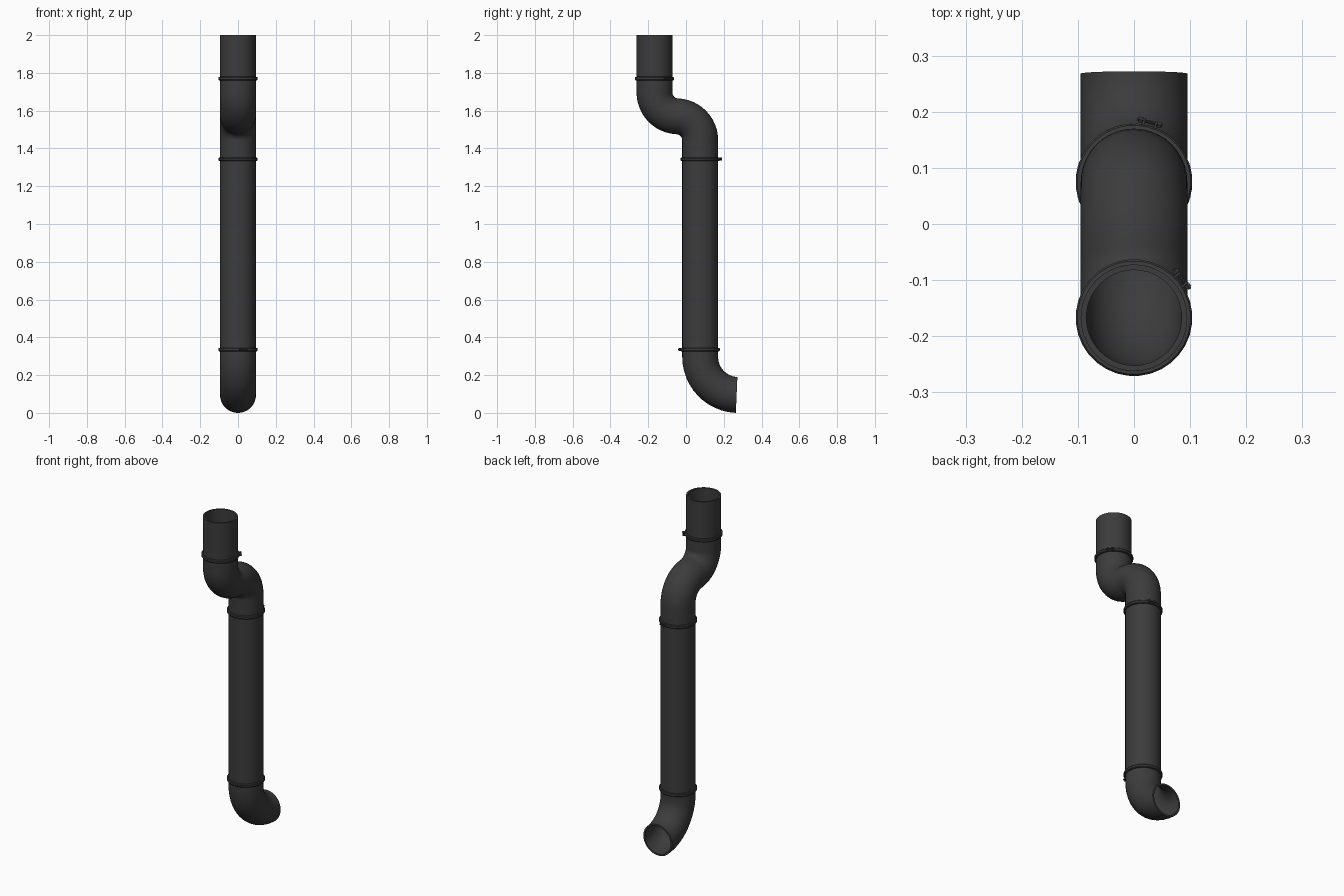
import bpy, bmesh
from math import sin, cos, pi, radians
from mathutils import Vector, Matrix

if "Cube" in bpy.data.objects:
    bpy.data.objects.remove(bpy.data.objects["Cube"])

R_OUT, R_IN, SIDES = 0.095, 0.085, 40
Y_TOP, Y_MAIN = -0.167, 0.075
BEND = radians(87.5)

mat = bpy.data.materials.new("dark_metal")
mat.diffuse_color = (0.045, 0.045, 0.045, 1)
mat.use_nodes = True
mat.node_tree.nodes["Principled BSDF"].inputs["Base Color"].default_value = mat.diffuse_color


def finish(bm, name, angle=35):
    bmesh.ops.recalc_face_normals(bm, faces=bm.faces)
    me = bpy.data.meshes.new(name)
    bm.to_mesh(me)
    bm.free()
    ob = bpy.data.objects.new(name, me)
    bpy.context.collection.objects.link(ob)
    me.materials.append(mat)
    bpy.ops.object.select_all(action='DESELECT')
    ob.select_set(True)
    bpy.context.view_layer.objects.active = ob
    bpy.ops.object.shade_smooth_by_angle(angle=radians(angle))
    return ob


def skin(bm, rings, closed=False):
    pairs = list(zip(rings, rings[1:]))
    if closed:
        pairs.append((rings[-1], rings[0]))
    for a, b in pairs:
        n = len(a)
        for i in range(n):
            j = (i + 1) % n
            bm.faces.new((a[i], a[j], b[j], b[i]))


# hollow pipe swept along stations (y, z, tilt); tilt 0 points straight down
def pipe(name, stations):
    bm = bmesh.new()

    def ring(s, r):
        y, z, t = s
        out = []
        for i in range(SIDES):
            a = 2 * pi * i / SIDES
            v = r * sin(a)
            out.append(bm.verts.new((r * cos(a), y + v * cos(t), z + v * sin(t))))
        return out
    rings = [ring(s, R_OUT) for s in stations]
    rings += [ring(s, R_IN) for s in reversed(stations)]
    skin(bm, rings, closed=True)
    return finish(bm, name)


# bend starting vertical at (y, z) and turning towards +y
def bend(y, z, r, steps=12):
    return [(y + r * (1 - cos(BEND * k / steps)), z - r * sin(BEND * k / steps),
             BEND * k / steps) for k in range(steps + 1)]


# pipe run: top pipe, offset S-bend, main pipe, outlet elbow
r_s = (Y_MAIN - Y_TOP) / 2 / (1 - cos(BEND))
mid = 1.57
first = bend(Y_TOP, mid + r_s * sin(BEND), r_s)
second = [(Y_TOP + Y_MAIN - y, 2 * mid - z, t) for y, z, t in reversed(first)][1:]
r_o = 0.193 / (1 - cos(BEND))
outlet = bend(Y_MAIN, R_OUT * sin(BEND) + r_o * sin(BEND), r_o)

CLAMPS = [("upper", Y_TOP, 1.77, 39), ("middle", Y_MAIN, 1.343, 75),
          ("lower", Y_MAIN, 0.335, -75)]
z1, z2, z3 = (c[2] for c in CLAMPS)
pipe("top_pipe", [(Y_TOP, 2.0, 0), (Y_TOP, z1, 0)])
pipe("offset_bend", [(Y_TOP, z1, 0)] + first + second + [(Y_MAIN, z2, 0)])
pipe("main_pipe", [(Y_MAIN, z2, 0), (Y_MAIN, z3, 0)])
pipe("outlet_elbow", [(Y_MAIN, z3, 0)] + outlet)

# clamp band with rounded section, two lugs and a tangential bolt
BAND = [(0.093, -0.010), (0.101, -0.009), (0.104, -0.005),
        (0.104, 0.005), (0.101, 0.009), (0.093, 0.010)]


def clamp(name, y, z, angle):
    bm = bmesh.new()
    n = 32
    skin(bm, [[bm.verts.new((r * cos(2 * pi * i / n), r * sin(2 * pi * i / n), h))
               for i in range(n)] for r, h in BAND], closed=True)
    for s in (-1, 1):
        bmesh.ops.create_cube(bm, size=1, matrix=Matrix.Translation((0.107, s * 0.011, 0))
                              @ Matrix.Diagonal((0.016, 0.004, 0.016, 1)))
    turn = Matrix.Rotation(pi / 2, 4, 'X')
    # shank, head and nut
    for off, rad, depth, seg in ((0, 0.003, 0.046, 10), (-0.017, 0.006, 0.007, 6),
                                 (0.017, 0.006, 0.007, 6)):
        bmesh.ops.create_cone(bm, cap_ends=True, segments=seg, radius1=rad, radius2=rad,
                              depth=depth, matrix=Matrix.Translation((0.110, off, 0)) @ turn)
    bm.transform(Matrix.Translation((0, y, z)) @ Matrix.Rotation(radians(angle), 4, 'Z'))
    finish(bm, name)


for label, y, z, angle in CLAMPS:
    clamp(label + "_clamp", y, z, angle)
